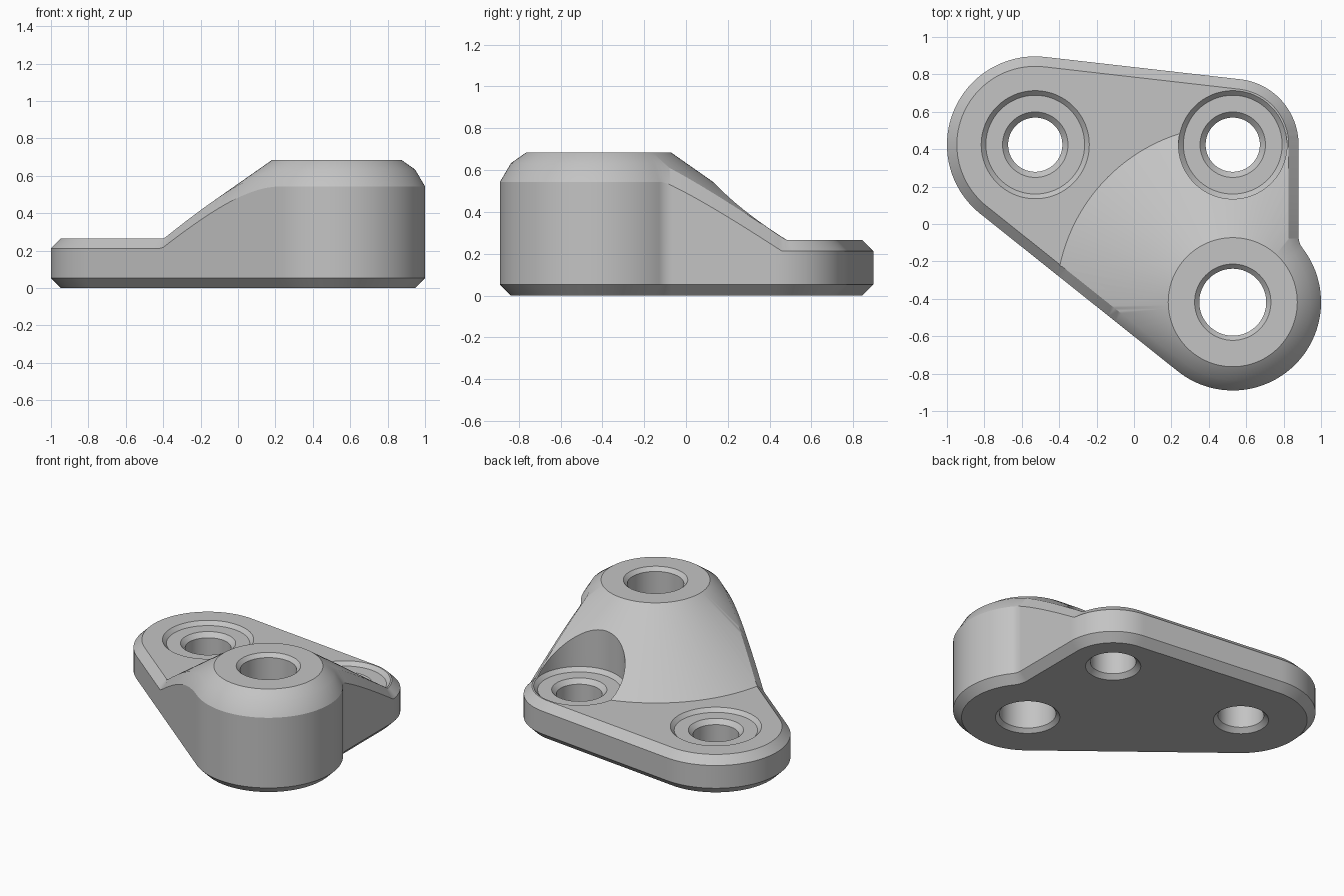
import bpy
import bmesh
from math import sin, cos, atan2, acos, pi, hypot, sqrt, ceil

if "Cube" in bpy.data.objects:
    bpy.data.objects.remove(bpy.data.objects["Cube"], do_unlink=True)

# Main dimensions
ARM, CORNER, BOSS = (-0.528, 0.424), (0.528, 0.424), (0.528, -0.418)
BIG, SMALL, FILLET = 0.472, 0.352, 0.1
PLATE_TOP, BOSS_TOP = 0.265, 0.685
CONE_TOP_R, CONE_FOOT_R = 0.345, 0.945
CHAMFER, OVERLAP = 0.053, 0.004


def loft(name, rings):
    """Closed solid through matching rings of points, capped at both ends."""
    bm = bmesh.new()
    loops = [[bm.verts.new(p) for p in ring] for ring in rings]
    n = len(loops[0])
    for low, high in zip(loops, loops[1:]):
        for i in range(n):
            j = (i + 1) % n
            bm.faces.new((low[i], low[j], high[j], high[i]))
    bm.faces.new(loops[0][::-1])
    bm.faces.new(loops[-1])
    bmesh.ops.recalc_face_normals(bm, faces=bm.faces)
    mesh = bpy.data.meshes.new(name)
    bm.to_mesh(mesh)
    bm.free()
    obj = bpy.data.objects.new(name, mesh)
    bpy.context.collection.objects.link(obj)
    return obj


def lathe(name, centre, profile, sides=128):
    """Turned solid from (radius, height) pairs."""
    angles = [2 * pi * i / sides for i in range(sides)]
    return loft(name, [[(centre[0] + r * cos(a), centre[1] + r * sin(a), z)
                        for a in angles] for r, z in profile])


def combine(target, tool, operation):
    tool.hide_render = True
    mod = target.modifiers.new(tool.name, 'BOOLEAN')
    mod.operation, mod.solver, mod.object = operation, 'EXACT', tool
    bpy.context.view_layer.objects.active = target
    bpy.ops.object.modifier_apply(modifier=mod.name)
    bpy.data.objects.remove(tool, do_unlink=True)


# Outline as arcs: centre, radius, start angle, end angle, side of the offset
reach = BIG + FILLET
fillet_x = CORNER[0] + SMALL + FILLET
fillet_y = BOSS[1] + sqrt(reach ** 2 - (fillet_x - BOSS[0]) ** 2)
joint = atan2(fillet_y - BOSS[1], fillet_x - BOSS[0])
back = acos((BIG - SMALL) / (CORNER[0] - ARM[0]))
slant = atan2(ARM[0] - BOSS[0], BOSS[1] - ARM[1])
slant = atan2(-(BOSS[0] - ARM[0]), BOSS[1] - ARM[1])
ARCS = [
    (BOSS, BIG, slant, joint, 1),
    ((fillet_x, fillet_y), FILLET, joint + pi, pi, -1),
    (CORNER, SMALL, 0, back, 1),
    (ARM, BIG, back, slant + 2 * pi, 1),
]


def outline(inset):
    """Points of the outline moved inwards, always in the same order."""
    corners = []
    for (cx, cy), r, start, end, side in ARCS:
        steps = ceil(abs(end - start) / 0.05)
        for i in range(steps + 1):
            a = start + (end - start) * i / steps
            rad = r - side * inset
            corners.append((cx + rad * cos(a), cy + rad * sin(a), i == steps))
    points = []
    for i, (x, y, arc_end) in enumerate(corners):
        nx, ny, _ = corners[(i + 1) % len(corners)]
        if not arc_end:
            points.append((x, y))
        elif hypot(nx - x, ny - y) > 0.01:
            # Straight runs are divided so that the top edge can follow the cone
            points += [(x + (nx - x) * k / 60, y + (ny - y) * k / 60)
                       for k in range(60)]
    return points


def top_height(x, y):
    r = hypot(x - BOSS[0], y - BOSS[1])
    t = (CONE_FOOT_R - r) / (CONE_FOOT_R - CONE_TOP_R)
    return PLATE_TOP + (BOSS_TOP - PLATE_TOP) * min(1, max(0, t))


# Body with chamfered bottom edge and a top chamfer that follows the slope
outer, inner = outline(0), outline(CHAMFER)
lip = outline(CHAMFER + OVERLAP)
body = loft("mounting_bracket", [
    [(x, y, 0) for x, y in inner],
    [(x, y, CHAMFER) for x, y in outer],
    [(x, y, top_height(x, y) - CHAMFER) for x, y in outer],
    [(x, y, top_height(x, y) + OVERLAP) for x, y in lip],
    [(x, y, 1) for x, y in lip],
])

# Flat plate rising into a conical boss
combine(body, lathe("top_form", BOSS, [
    (3, -0.2), (3, PLATE_TOP), (CONE_FOOT_R, PLATE_TOP),
    (CONE_TOP_R, BOSS_TOP)]), 'INTERSECT')

# Counterbored screw holes
for label, centre in (("arm", ARM), ("corner", CORNER)):
    combine(body, lathe(label + "_hole_cutter", centre, [
        (0.275, -0.1), (0.145, 0.03), (0.145, 0.21), (0.175, 0.24),
        (0.264, 0.24), (0.29, 0.266), (0.29, 1.1)], 96), 'DIFFERENCE')

# Bore through the boss, chamfered at both ends
combine(body, lathe("boss_bore_cutter", BOSS, [
    (0.304, -0.1), (0.179, 0.025), (0.179, BOSS_TOP - 0.025),
    (0.304, BOSS_TOP + 0.1)], 96), 'DIFFERENCE')

# Grey finish
grey = bpy.data.materials.new("plain_grey")
grey.use_nodes = True
colour = (0.55, 0.55, 0.55, 1)
grey.diffuse_color = colour
grey.node_tree.nodes["Principled BSDF"].inputs["Base Color"].default_value = colour
body.data.materials.clear()
body.data.materials.append(grey)

bpy.ops.object.select_all(action='DESELECT')
body.select_set(True)
bpy.context.view_layer.objects.active = body
bpy.ops.object.shade_smooth_by_angle(angle=0.52)
